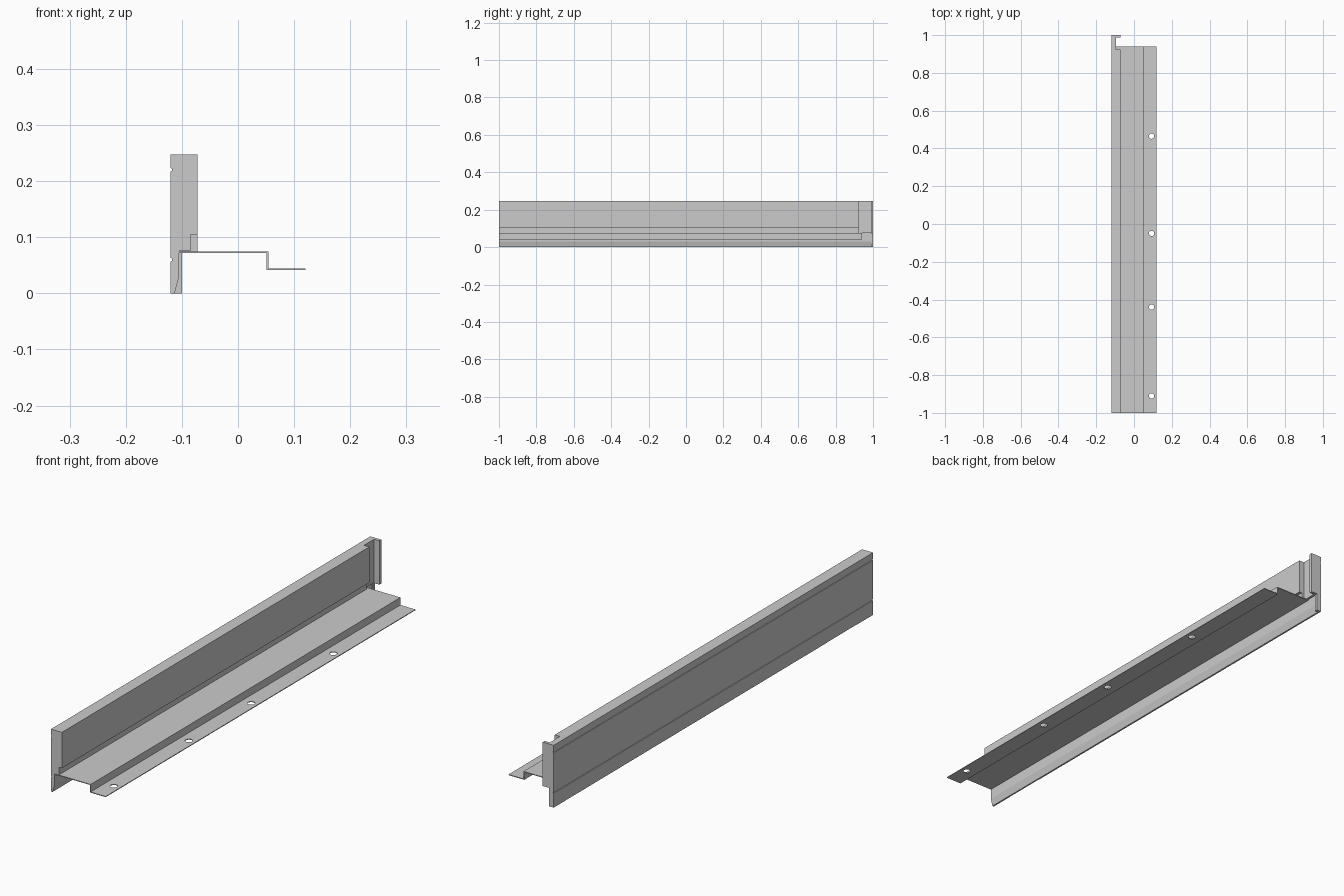
import bpy
import bmesh
from mathutils import Matrix

if "Cube" in bpy.data.objects:
    bpy.data.objects.remove(bpy.data.objects["Cube"])


def extrude_profile(name, points, y0, y1):
    """Extrude a closed XZ outline along Y."""
    bm = bmesh.new()
    face = bm.faces.new([bm.verts.new((x, y0, z)) for x, z in points])
    ext = bmesh.ops.extrude_face_region(bm, geom=[face])
    moved = [v for v in ext["geom"] if isinstance(v, bmesh.types.BMVert)]
    bmesh.ops.translate(bm, verts=moved, vec=(0, y1 - y0, 0))
    bmesh.ops.recalc_face_normals(bm, faces=bm.faces)
    return make_object(name, bm)


def make_object(name, bm):
    mesh = bpy.data.meshes.new(name)
    bm.to_mesh(mesh)
    bm.free()
    obj = bpy.data.objects.new(name, mesh)
    bpy.context.collection.objects.link(obj)
    return obj


def cut(target, cutter):
    cutter.hide_render = True
    cutter.hide_set(True)
    mod = target.modifiers.new("cut", "BOOLEAN")
    mod.operation = "DIFFERENCE"
    mod.solver = "EXACT"
    mod.object = cutter


def groove(z):
    """Shallow notch in the outer face, listed downwards."""
    return [(-0.12, z + 0.003), (-0.118, z + 0.002),
            (-0.118, z - 0.002), (-0.12, z - 0.003)]


outer = [(-0.12, 0.247)] + groove(0.22) + groove(0.06) + [(-0.12, 0)]
lower = [(-0.113, 0), (-0.105, 0.03), (-0.105, 0.075)]

# Main rail with stepped inner side
rail = extrude_profile("main_rail", outer + lower + [
    (-0.085, 0.075), (-0.085, 0.105), (-0.072, 0.105), (-0.072, 0.247)], -1, 0.925)

# Thin neck behind the rail end, then the return flange
extrude_profile("end_neck", outer + lower + [
    (-0.095, 0.075), (-0.095, 0.247)], 0.925, 0.988)
extrude_profile("end_flange", outer + [
    (-0.1, 0), (-0.1, 0.073), (-0.072, 0.073), (-0.072, 0.247)], 0.988, 1)

# Shallow recessed panel low on the outer face
panel = extrude_profile("panel_cutter", [
    (-0.13, -0.01), (-0.119, -0.01), (-0.119, 0.057), (-0.13, 0.057)], -0.9, -0.717)
cut(rail, panel)

# Bent sheet tray
T = 0.003
tray = extrude_profile("bent_tray", [
    (-0.105, 0.0745), (0.054, 0.0745), (0.054, 0.0445), (0.12, 0.0445),
    (0.12, 0.0445 - T), (0.054 - T, 0.0445 - T),
    (0.054 - T, 0.0745 - T), (-0.105, 0.0745 - T)], -1, 0.94)

# Mounting holes in the tray lip
bm = bmesh.new()
for y in (-0.91, -0.44, -0.05, 0.465):
    bmesh.ops.create_cone(bm, cap_ends=True, segments=24, radius1=0.014,
                          radius2=0.014, depth=0.04,
                          matrix=Matrix.Translation((0.093, y, 0.043)))
cut(tray, make_object("hole_cutters", bm))
